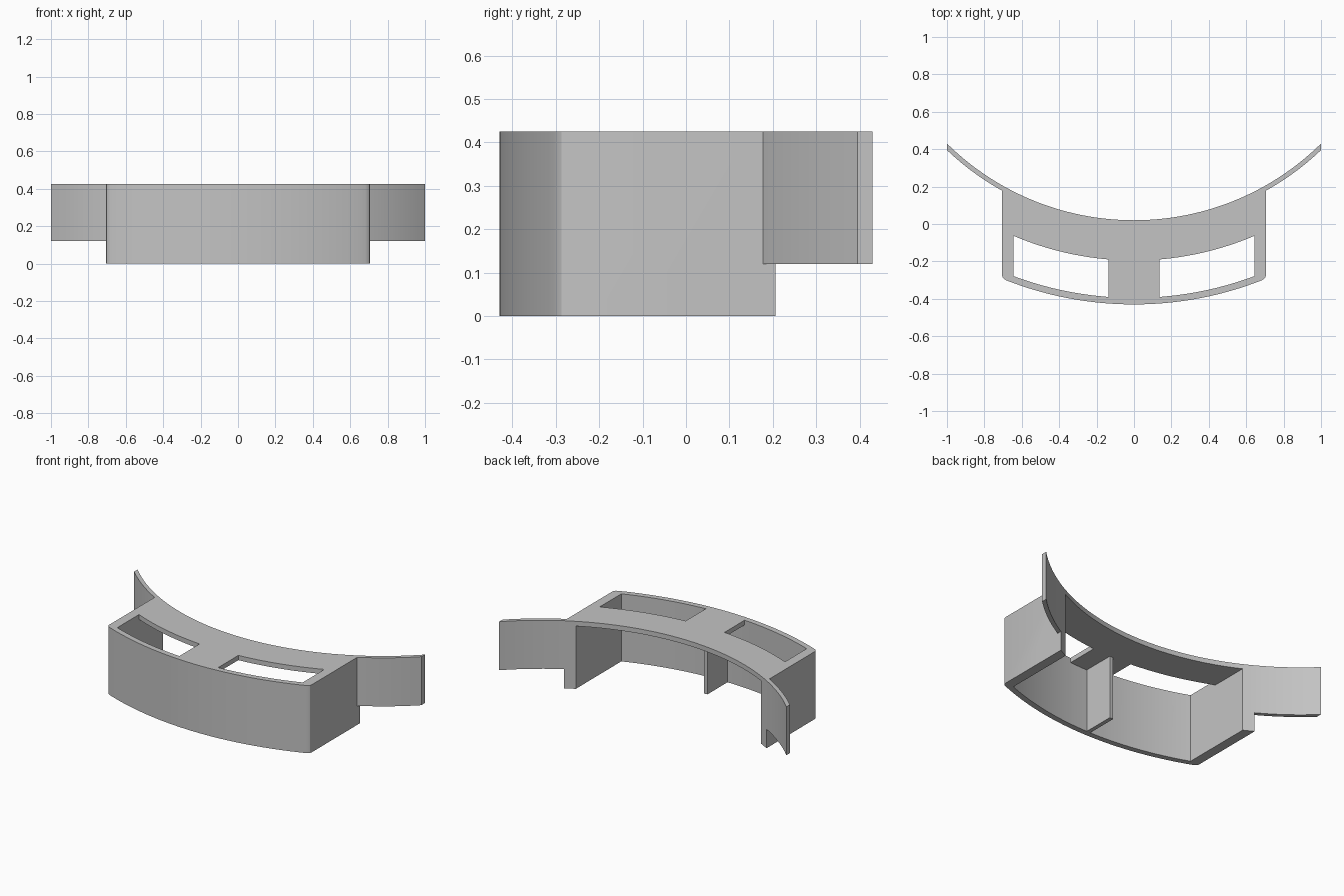
import bpy, bmesh, math

cube = bpy.data.objects.get("Cube")
if cube:
    bpy.data.objects.remove(cube)

HEIGHT = 0.425
CENTRE_Y = 1.445          # shared centre of every arc
BACK_R, WING_R = 1.425, 1.45
FRONT_R, FRONT_IN_R, BRIDGE_R = 1.875, 1.84, 1.64
SIDE, SIDE_IN = 0.705, 0.645
BRIDGE, RIB = 0.135, 0.0125

grey = bpy.data.materials.new("plain grey")
grey.use_nodes = True
colour = (0.55, 0.55, 0.55, 1)
grey.diffuse_color = colour
grey.node_tree.nodes["Principled BSDF"].inputs["Base Color"].default_value = colour

# fixed x stations so that all the arcs share their facets
STATIONS = sorted([i * 0.04 for i in range(-25, 26)] + [-BRIDGE, BRIDGE, -SIDE, SIDE])


def arc(radius, a, b):
    """Points on an arc from x = a to x = b."""
    lo, hi = min(a, b), max(a, b)
    xs = [lo] + [x for x in STATIONS if lo + 0.002 < x < hi - 0.002] + [hi]
    if a > b:
        xs.reverse()
    return [(x, CENTRE_Y - math.sqrt(radius ** 2 - x * x)) for x in xs]


def mirrored(points):
    return [(-x, y) for x, y in reversed(points)]


def prism(name, outline, z0, z1):
    bm = bmesh.new()
    base = bm.faces.new([bm.verts.new((x, y, z0)) for x, y in outline])
    top = bmesh.ops.extrude_face_region(bm, geom=[base])["geom"]
    bmesh.ops.translate(bm, vec=(0, 0, z1 - z0),
                        verts=[v for v in top if isinstance(v, bmesh.types.BMVert)])
    bmesh.ops.recalc_face_normals(bm, faces=bm.faces)
    mesh = bpy.data.meshes.new(name)
    bm.to_mesh(mesh)
    bm.free()
    mesh.materials.append(grey)
    obj = bpy.data.objects.new(name, mesh)
    bpy.context.collection.objects.link(obj)
    return obj


# curved body with its two wings
corner = [(SIDE, -0.275), (0.702, -0.287), (0.694, -0.295)]
right_half = arc(WING_R, 1, SIDE) + corner
outline = (arc(BACK_R, -1, 1) + right_half + arc(FRONT_R, 0.68, -0.68)
           + mirrored(right_half))
body = prism("curved_bracket", outline, 0, HEIGHT)

# hollow underside, leaving the side walls and the central rib
half = arc(FRONT_IN_R, SIDE_IN, RIB) + [(RIB, -0.195)]
cavity = [(-SIDE_IN, 0.6), (SIDE_IN, 0.6)] + half + mirrored(half)
cutters = [prism("cavity_cutter", cavity, -0.1, HEIGHT - 0.03)]

# top windows and the space below each wing
window = arc(FRONT_IN_R, BRIDGE, SIDE_IN) + arc(BRIDGE_R, SIDE_IN, BRIDGE)
notch = [(SIDE, 0), (1.1, 0), (1.1, 0.6), (SIDE, 0.6)]
for flip in (list, mirrored):
    cutters.append(prism("window_cutter", flip(window), 0.3, 0.5))
    cutters.append(prism("wing_cutter", flip(notch), -0.1, 0.12))

bpy.ops.object.select_all(action="DESELECT")
bpy.context.view_layer.objects.active = body
body.select_set(True)
for cutter in cutters:
    cutter.hide_render = True
    cut = body.modifiers.new("cut", "BOOLEAN")
    cut.operation, cut.solver, cut.object = "DIFFERENCE", "EXACT", cutter
    bpy.ops.object.modifier_apply(modifier=cut.name)
    bpy.data.objects.remove(cutter)

bpy.ops.object.shade_smooth_by_angle(angle=math.radians(30))
